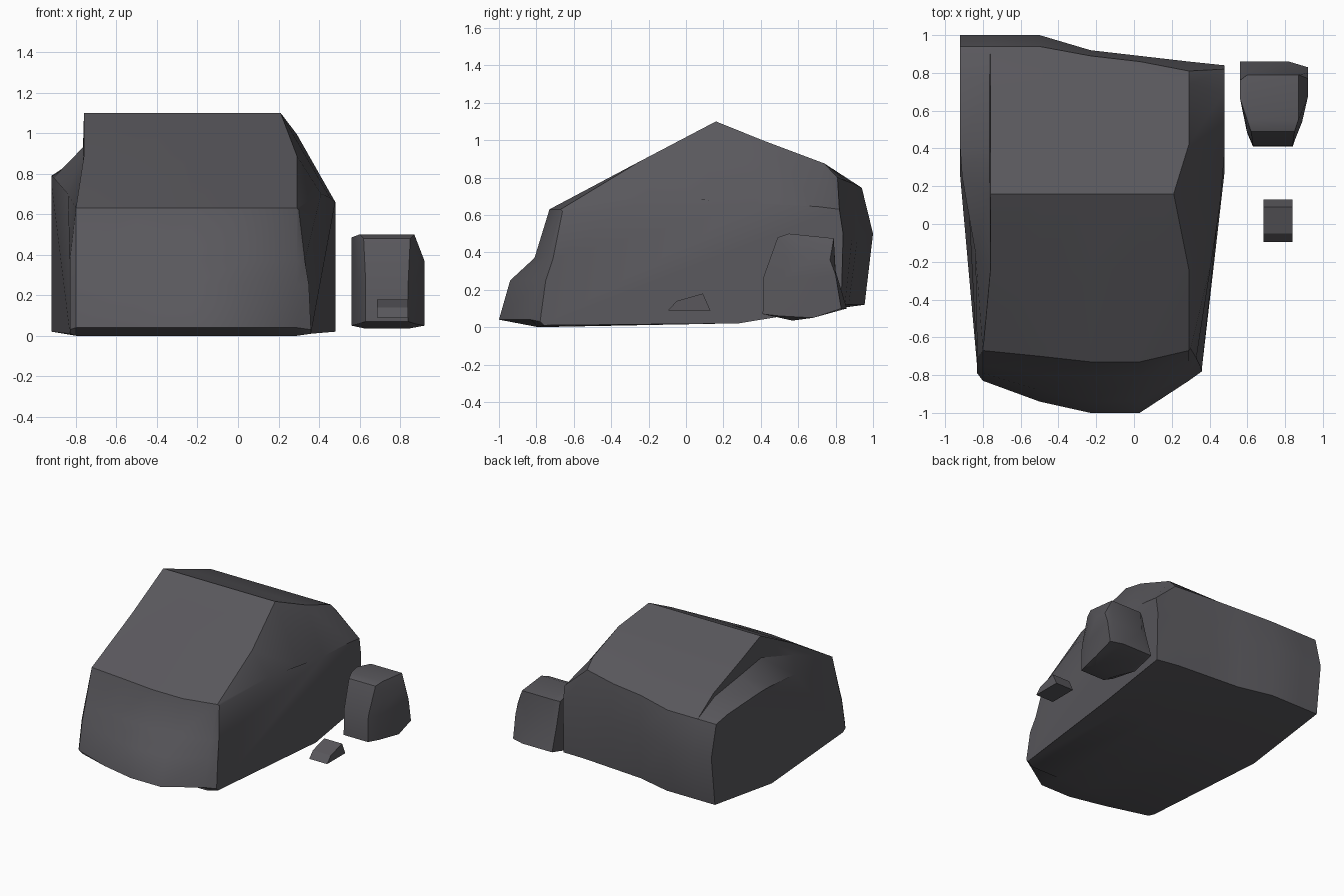
import bpy, bmesh, math

if "Cube" in bpy.data.objects:
    bpy.data.objects.remove(bpy.data.objects["Cube"])

stone = bpy.data.materials.new("dark grey stone")
stone.diffuse_color = (0.1, 0.097, 0.108, 1)
stone.use_nodes = True
stone.node_tree.nodes["Principled BSDF"].inputs["Base Color"].default_value = stone.diffuse_color


def loft(name, rings, angle=32):
    """Skin closed side-profile rings placed one after another along x."""
    bm = bmesh.new()
    vr = [[bm.verts.new(p) for p in r] for r in rings]
    n = len(rings[0])
    for a, b in zip(vr, vr[1:]):
        for i in range(n):
            j = (i + 1) % n
            bm.faces.new((a[i], a[j], b[j], b[i]))
    bm.faces.new(vr[0])
    bm.faces.new(vr[-1])
    bmesh.ops.remove_doubles(bm, verts=bm.verts, dist=0.002)
    bmesh.ops.recalc_face_normals(bm, faces=bm.faces)
    me = bpy.data.meshes.new(name)
    bm.to_mesh(me)
    bm.free()
    me.materials.append(stone)
    ob = bpy.data.objects.new(name, me)
    bpy.context.collection.objects.link(ob)
    bpy.ops.object.select_all(action='DESELECT')
    ob.select_set(True)
    bpy.context.view_layer.objects.active = ob
    bpy.ops.object.shade_smooth_by_angle(angle=math.radians(angle))
    return ob


# --- large boulder: front face, roof with ridge, back face, underside
ROOF = [(-0.24, 0.89), (0.16, 1.10), (0.42, 0.995), (0.74, 0.875)]


def column(xf, xr, front, back, back_top_z, under=-0.79):
    """One profile: 4 front depths, roof, 3 back depths, underside."""
    pts = [(xf, y, z) for y, z in zip(front, (0.04, 0.25, 0.37, 0.63))]
    pts += [(x, y, z) for x, (y, z) in zip(xr, ROOF)]
    pts += [(xr[3], y, z) for y, z in zip(back, (back_top_z, 0.5, 0.12))]
    return pts + [(xr[3], 0.25, 0.025), (xf, under, 0.0)]


left_outer = [
    (-.83, -.79, .03), (-.83, -.75, .25), (-.83, -.71, .37), (-.80, -.67, .63),
    (-.84, -.15, .70), (-.91, .25, .78), (-.92, .40, .79), (-.92, .80, .77),
    (-.92, .94, .745), (-.92, 1.0, .5), (-.92, .955, .12), (-.92, .25, .02),
    (-.83, -.76, .01)]
left = column(-.80, [-.76] * 4, (-.83, -.79, -.75, -.67), (.94, 1.0, .955), .745)
# foot of the upright step beside the roof
left_foot = list(left)
for i, z in ((4, .80), (5, .93), (6, .89), (7, .845)):
    left_foot[i] = (-.765, left[i][1], z)
mids = [
    column(-.50, [-.50] * 4, (-.94, -.88, -.79, -.70), (.94, 1.0, .955), .745),
    column(-.23, [-.23] * 4, (-1.0, -.94, -.81, -.73), (.89, .92, .89), .77),
    column(.03, [.03] * 4, (-1.0, -.94, -.81, -.73), (.86, .89, .87), .78)]
right = column(.29, [.29, .21, .29, .29], (-.83, -.78, -.74, -.67), (.81, .86, .85), .80)
right_outer = [
    (.36, -.78, .03), (.35, -.75, .25), (.33, -.71, .37), (.30, -.66, .62),
    (.41, -.20, .70), (.455, .10, .68), (.48, .38, .66), (.48, .70, .645),
    (.48, .82, .63), (.48, .84, .5), (.48, .83, .11), (.48, .28, .02),
    (.36, -.76, .01)]
loft("large_boulder", [left_outer, left_foot, left] + mids + [right, right_outer])

# --- small boulder beside it
PROFILE = [(.41, .07), (.415, .27), (.49, .48), (.55, .5),
           (.79, .475), (.80, .3), (.86, .1), (.57, .035)]
inner_l = [(x, y, z) for x, (y, z) in zip((.63, .63, .62, .60, .60, .60, .60, .63), PROFILE)]
inner_r = [(x, y, z) for x, (y, z) in zip((.84, .84, .85, .87, .87, .87, .82, .84), PROFILE)]
outer_l = [(.60, .48, .06), (.595, .50, .27), (.595, .53, .46), (.56, .67, .485),
           (.56, .76, .46), (.56, .80, .3), (.56, .86, .1), (.56, .68, .05)]
outer_r = [(.87, .50, .06), (.87, .51, .25), (.89, .54, .37), (.92, .67, .37),
           (.92, .77, .36), (.92, .80, .28), (.92, .83, .1), (.92, .68, .05)]
loft("small_boulder", [outer_l, inner_l, inner_r, outer_r])

# --- pebble: one profile extruded across
PEBBLE = [(-.095, .09), (-.05, .14), (.09, .18), (.13, .09)]
loft("pebble", [[(x, y, z) for y, z in PEBBLE] for x in (.685, .84)], 20)
